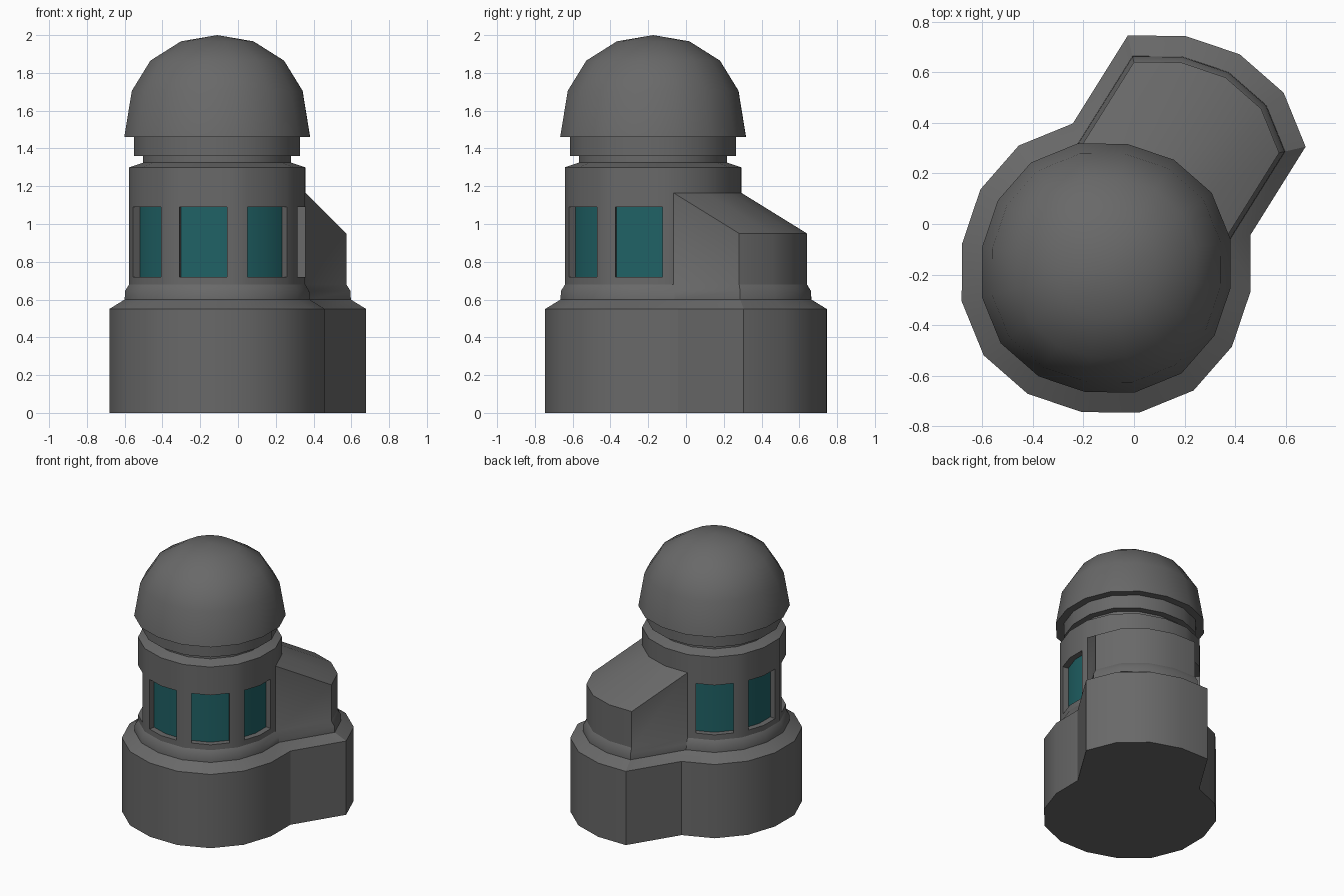
import bpy, bmesh
from math import cos, sin, radians

if "Cube" in bpy.data.objects:
    bpy.data.objects.remove(bpy.data.objects["Cube"])

SIDES, ROT = 16, 13.0            # ring vertices sit at ROT + 22.5k degrees
STEP = 360 / SIDES
CX, CY = -0.11, -0.174           # tower axis
REACH = 0.41                     # how far the annex extends
DX, DY = REACH * cos(radians(ROT + 45)), REACH * sin(radians(ROT + 45))
WALL_R = 0.479
DARK = (0.14, 0.14, 0.14, 1)


def corner(k, r):
    """Ring corner k; the outline is very slightly squared."""
    a = radians(ROT + STEP * k)
    q = r * (1 + 0.0145 * cos(4 * (a - radians(35.5))))
    return CX + q * cos(a), CY + q * sin(a)


def pt(a, r, z, shift=False):
    """Point on the 16-sided outline at angle a (degrees)."""
    t = (a - ROT) / STEP
    k = int(t // 1)
    (x0, y0), (x1, y1) = corner(k, r), corner(k + 1, r)
    t -= k
    return (x0 + (x1 - x0) * t + DX * shift, y0 + (y1 - y0) * t + DY * shift, z)


def ring(r, z):
    return [pt(ROT + STEP * k, r, z) for k in range(SIDES)]


def footprint(r, z):
    """Round outline with one quarter pushed outwards for the annex."""
    arc = [pt(ROT + STEP * k, r, z, True) for k in range(5)]
    rest = [pt(ROT + STEP * k, r, z) for k in range(4, SIDES + 1)]
    return arc + rest


def finish(name, polys, color=DARK, angle=30):
    """Make an object from a list of polygons given as point lists."""
    bm = bmesh.new()
    for p in polys:
        bm.faces.new([bm.verts.new(c) for c in p])
    bmesh.ops.remove_doubles(bm, verts=bm.verts, dist=1e-4)
    me = bpy.data.meshes.new(name)
    bm.to_mesh(me)
    bm.free()
    ob = bpy.data.objects.new(name, me)
    bpy.context.collection.objects.link(ob)
    mat = bpy.data.materials.new(name)
    mat.diffuse_color = color
    mat.use_nodes = True
    mat.node_tree.nodes["Principled BSDF"].inputs["Base Color"].default_value = mat.diffuse_color
    me.materials.append(mat)
    bpy.ops.object.select_all(action='DESELECT')
    ob.select_set(True)
    bpy.context.view_layer.objects.active = ob
    bpy.ops.object.shade_smooth_by_angle(angle=radians(angle))
    return ob


def bands(loops):
    """Quads joining successive closed loops, bottom to top."""
    out = []
    for lo, hi in zip(loops, loops[1:]):
        n = len(lo)
        out += [[lo[i], lo[(i + 1) % n], hi[(i + 1) % n], hi[i]] for i in range(n)]
    return out


# Base plinth with sloped ledge and skirting
loops = [footprint(r, z) for r, z in
         ((0.5865, 0), (0.5865, 0.55), (0.503, 0.60), (0.501, 0.645), (WALL_R, 0.68))]
polys = bands(loops) + [loops[0][::-1]]

# Annex on the same mesh, its roof sloping away from the tower
il, ih, ol, oh = ([pt(ROT + STEP * k, WALL_R, z, s) for k in range(5)]
                  for z, s in ((0.68, False), (1.165, False), (0.68, True), (0.95, True)))
polys += [[il[0], ol[0], oh[0], ih[0]], [ol[4], il[4], ih[4], oh[4]]]
for i in range(4):
    polys.append([ol[i], ol[i + 1], oh[i + 1], oh[i]])
    polys.append([oh[i], oh[i + 1], ih[i + 1], ih[i]])
finish("base_and_annex", polys)

# Tower wall with six recessed windows, one every 45 degrees clear of the annex
HALF, DEPTH = 15.6, 0.043
Z0, Z1, Z2, Z3 = 0.68, 0.72, 1.09, 1.30
centers = [ROT + STEP * k for k in (5, 7, 9, 11, 13, 15)]
angles = sorted([ROT + STEP * k for k in range(SIDES + 1)] +
                [c + s * HALF for c in centers for s in (-1, 1)])
wall, glass = [], []


def out(a, z):
    return pt(a, WALL_R, z)


def inner(a, z, c):
    """Wall point pushed straight in along the axis of window c."""
    x, y, _ = out(a, z)
    return (x - DEPTH * cos(radians(c)), y - DEPTH * sin(radians(c)), z)


for a, b in zip(angles, angles[1:]):
    for lo, hi in ((Z0, Z1), (Z2, Z3)):
        wall.append([out(a, lo), out(b, lo), out(b, hi), out(a, hi)])
    c = next((c for c in centers if abs((a + b) / 2 - c) < HALF), None)
    if c is None:
        wall.append([out(a, Z1), out(b, Z1), out(b, Z2), out(a, Z2)])
        continue
    glass.append([inner(a, Z1, c), inner(b, Z1, c), inner(b, Z2, c), inner(a, Z2, c)])
    # sill and lintel
    wall.append([out(a, Z1), out(b, Z1), inner(b, Z1, c), inner(a, Z1, c)])
    wall.append([inner(a, Z2, c), inner(b, Z2, c), out(b, Z2), out(a, Z2)])
for c in centers:                # window jambs
    for s in (-1, 1):
        a = c + s * HALF
        p = [out(a, Z1), inner(a, Z1, c), inner(a, Z2, c), out(a, Z2)]
        wall.append(p if s < 0 else p[::-1])
finish("tower_wall", wall)
finish("window_glass", glass, (0.014, 0.12, 0.13, 1))

# Neck and collar above the wall
finish("neck_collar", bands([ring(r, z) for r, z in
       ((WALL_R, Z3), (0.402, 1.325), (0.402, 1.36), (0.451, 1.36), (0.451, 1.46))]))

# Dome cap with flat underside
prof = [(0.505, 1.46), (0.464, 1.705), (0.363, 1.865), (0.197, 1.967)]
loops = [ring(r, z) for r, z in prof]
top = (CX, CY, 2.0)
polys = bands(loops) + [loops[0][::-1]]
polys += [[loops[-1][i], loops[-1][(i + 1) % SIDES], top] for i in range(SIDES)]
finish("dome", polys, angle=40)
